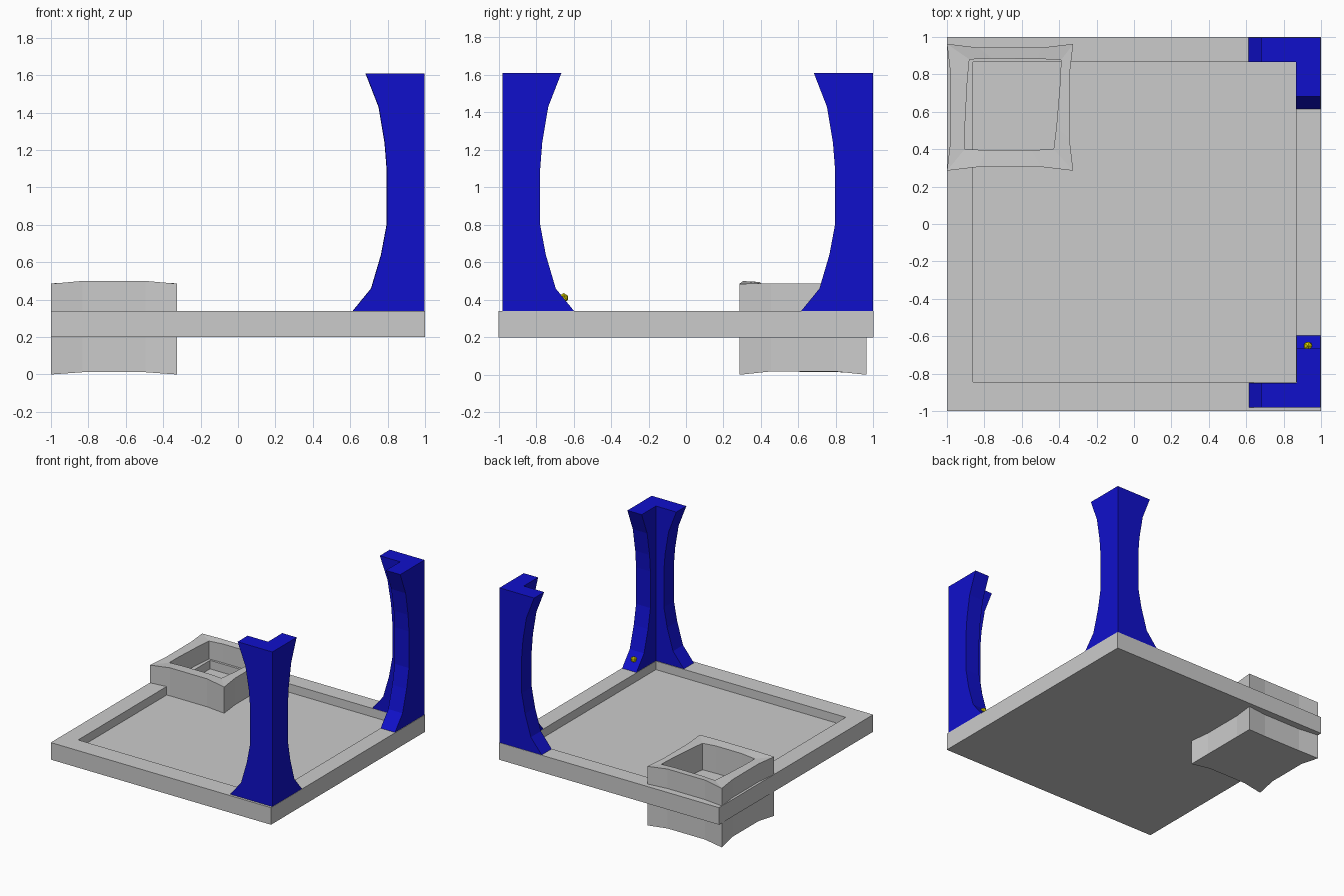
import bpy, bmesh
from mathutils import Vector

if "Cube" in bpy.data.objects:
    bpy.data.objects.remove(bpy.data.objects["Cube"])


def material(name, color):
    m = bpy.data.materials.new(name)
    m.diffuse_color = color
    m.use_nodes = True
    m.node_tree.nodes["Principled BSDF"].inputs["Base Color"].default_value = m.diffuse_color
    return m


def loft(name, rings, mat=None):
    """Bridge equal-length point rings in order and cap both ends."""
    bm = bmesh.new()
    loops = [[bm.verts.new(p) for p in ring] for ring in rings]
    n = len(loops[0])
    for a, b in zip(loops, loops[1:]):
        for i in range(n):
            j = (i + 1) % n
            bm.faces.new((a[i], a[j], b[j], b[i]))
    bm.faces.new(loops[0][::-1])
    bm.faces.new(loops[-1])
    bmesh.ops.recalc_face_normals(bm, faces=bm.faces[:])
    mesh = bpy.data.meshes.new(name)
    bm.to_mesh(mesh)
    bm.free()
    obj = bpy.data.objects.new(name, mesh)
    bpy.context.collection.objects.link(obj)
    if mat:
        mesh.materials.append(mat)
    return obj


def rect(x0, x1, y0, y1, z):
    return [(x0, y0, z), (x1, y0, z), (x1, y1, z), (x0, y1, z)]


def bowed(corners, z, bow=0.0, lift_x=0.0, lift_y=0.0):
    """Four-sided ring with three segments per side; mid segments pushed in and lifted."""
    ring = []
    for i in range(4):
        a, b = Vector(corners[i]), Vector(corners[(i + 1) % 4])
        d = (b - a).normalized()
        inward = Vector((-d.y, d.x)) * bow
        lift = lift_x if i % 2 == 0 else lift_y
        ring.append((a.x, a.y, z))
        for t in (0.25, 0.75):
            p = a.lerp(b, t) + inward
            ring.append((p.x, p.y, z + lift))
    return ring


blue = material("blue", (0.005, 0.005, 0.6, 1))
yellow = material("yellow", (0.65, 0.6, 0.0, 1))

# Square tray with a shallow recess
loft("base_tray", [
    rect(-1, 1, -1, 1, 0.2), rect(-1, 1, -1, 1, 0.34),
    rect(-0.86, 0.865, -0.845, 0.865, 0.34),
    rect(-0.86, 0.865, -0.845, 0.865, 0.27)])

# Pinched corner box, open at the top down to the tray
outer = [(-1, 0.285), (-0.325, 0.285), (-0.325, 0.963), (-1, 0.963)]
mouth = [(-0.905, 0.40), (-0.43, 0.40), (-0.39, 0.877), (-0.88, 0.88)]
loft("corner_box", [
    bowed(outer, 0.0, 0.02, 0.012, 0.018),
    bowed(outer, 0.485, 0.02, 0.015, 0.003),
    bowed(mouth, 0.487, -0.005, 0.008),
    bowed(mouth, 0.25, -0.005)])

# L-shaped waisted columns: (height, arm length)
profile = [(0.34, 0.383), (0.46, 0.285), (0.64, 0.232), (0.80, 0.202),
           (1.10, 0.202), (1.24, 0.213), (1.43, 0.245), (1.61, 0.315)]


def column(name, cx, cy, sy, t=0.13):
    rings = []
    for z, a in profile:
        section = [(0, 0), (a, 0), (a, t), (t, t), (t, a), (0, a)]
        rings.append([(cx - u, cy + sy * v, z) for u, v in section])
    loft(name, rings, blue)


column("front_column", 0.998, -0.98, 1)
column("back_column", 0.996, 0.997, -1)

# Small yellow knob on the front column foot
bpy.ops.mesh.primitive_ico_sphere_add(subdivisions=1, radius=0.026, location=(0.93, -0.652, 0.41))
knob = bpy.context.object
knob.name = "knob"
knob.data.materials.append(yellow)
